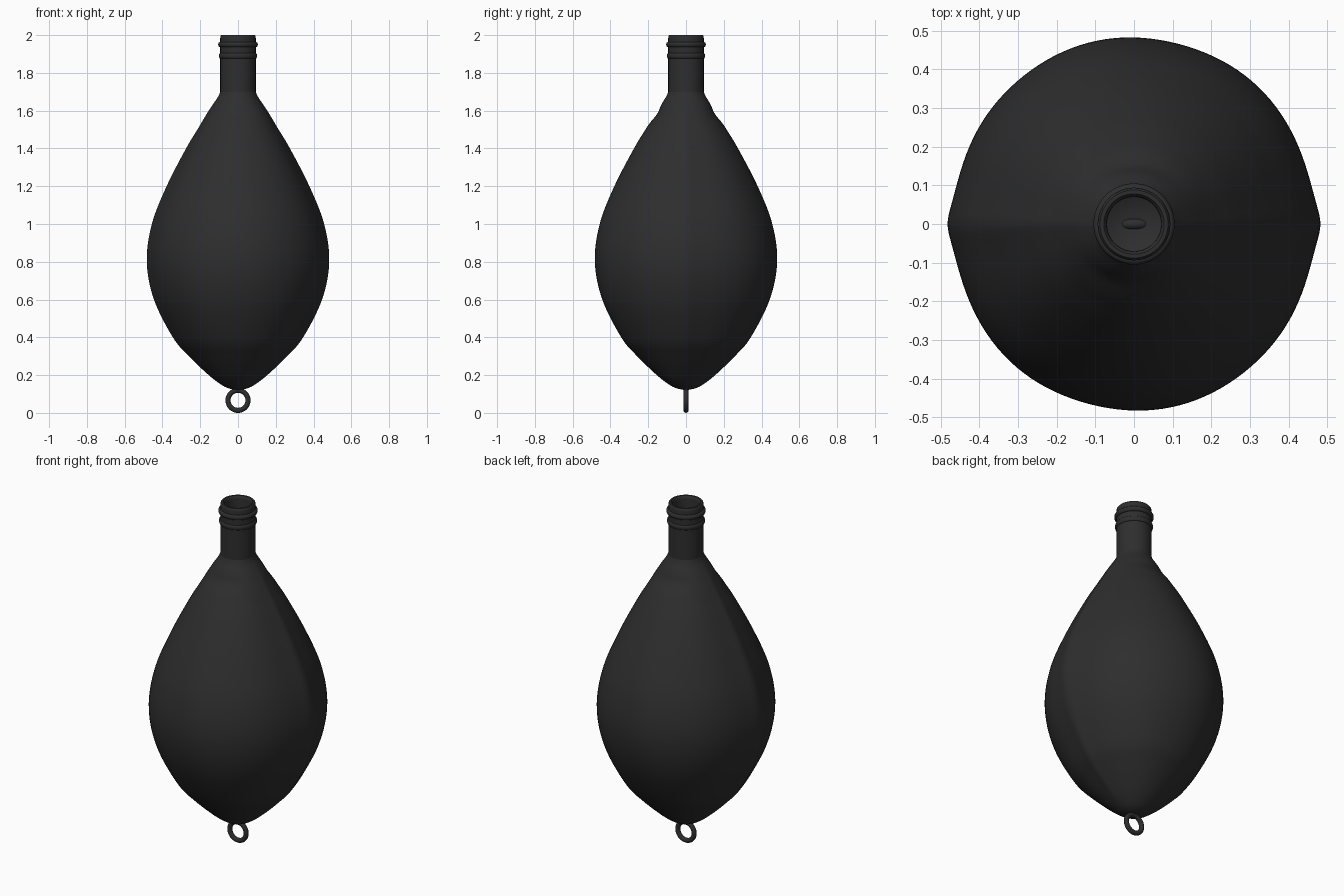
import bpy, bmesh, math
from mathutils import Vector

cube = bpy.data.objects.get("Cube")
if cube:
    bpy.data.objects.remove(cube, do_unlink=True)

SEGMENTS = 128

# Black rubber
rubber = bpy.data.materials.new("black_rubber")
rubber.use_nodes = True
colour = (0.027, 0.027, 0.027, 1)
rubber.diffuse_color = colour
rubber.node_tree.nodes["Principled BSDF"].inputs["Base Color"].default_value = colour


def smooth_profile(points, steps):
    """Catmull-Rom curve through (radius, height) points."""
    pts = [Vector(p) for p in points]
    pts = [2 * pts[0] - pts[1]] + pts + [2 * pts[-1] - pts[-2]]
    curve = []
    for a, b, c, d in zip(pts, pts[1:], pts[2:], pts[3:]):
        for k in range(steps):
            t = k / steps
            curve.append(0.5 * (2 * b + (c - a) * t + (2 * a - 5 * b + 4 * c - d) * t ** 2
                                + (3 * b - a - 3 * c + d) * t ** 3))
    return curve + [pts[-2]]


def lathe(name, profile, shape=lambda r, z, angle: r, cap=False):
    """Turn a profile about z, with an optional radius rule."""
    bm = bmesh.new()
    rows = []
    for r, z in profile:
        row = []
        for i in range(SEGMENTS):
            angle = math.tau * i / SEGMENTS
            radius = shape(r, z, angle)
            row.append(bm.verts.new((radius * math.cos(angle), radius * math.sin(angle), z)))
        rows.append(row)
    for low, high in zip(rows, rows[1:]):
        for i in range(SEGMENTS):
            j = (i + 1) % SEGMENTS
            bm.faces.new((low[i], low[j], high[j], high[i]))
    if cap:
        bm.faces.new(list(reversed(rows[0])))
    mesh = bpy.data.meshes.new(name)
    bm.to_mesh(mesh)
    bm.free()
    obj = bpy.data.objects.new(name, mesh)
    bpy.context.collection.objects.link(obj)
    return obj


def finish(obj, angle):
    obj.data.materials.append(rubber)
    bpy.ops.object.select_all(action="DESELECT")
    obj.select_set(True)
    bpy.context.view_layer.objects.active = obj
    bpy.ops.object.shade_smooth_by_angle(angle=math.radians(angle))


def bag_shape(r, z, angle):
    """Side seams, soft ripples and a dent below the neck at front and back."""
    side = abs(math.asin(max(-1, min(1, math.sin(angle)))))
    d = (math.sqrt(side ** 2 + 0.05 ** 2) - 0.05) / 0.25
    body = max(0, min(1, (r - 0.09) / 0.3))
    groove = 0.014 * body * d * math.exp(1 - d)
    ripple = 0.002 * body * math.sin(side) ** 2 * math.sin(6 * angle + 4 * z)
    facing = abs(math.sin(angle)) ** 3
    dent = 0.013 * facing * math.exp(-((z - 1.585) / 0.04) ** 2)
    return r - groove + ripple - dent


# Inflated bag
bag_points = [(0.012, 0.122), (0.05, 0.13), (0.09, 0.15), (0.155, 0.2), (0.26, 0.3),
              (0.345, 0.4), (0.445, 0.6), (0.483, 0.8), (0.456, 1.0), (0.378, 1.2),
              (0.275, 1.4), (0.215, 1.5), (0.155, 1.6), (0.108, 1.67), (0.094, 1.7)]
finish(lathe("bag", smooth_profile(bag_points, 8), bag_shape, True), 60)

# Neck tube with two rounded beads, a lip and a hollow bore
neck = [(0.094, 1.69), (0.094, 1.87)]
for height, bulge in ((1.89, 0.007), (1.95, 0.011)):
    for k in range(9):
        t = math.pi * k / 8
        neck.append((0.094 + bulge * math.sin(t), height - 0.014 * math.cos(t)))
neck += [(0.094, 1.985), (0.092, 1.996), (0.088, 2.0), (0.078, 2.0),
         (0.072, 1.994), (0.07, 1.98), (0.07, 1.76), (0.092, 1.69)]
finish(lathe("neck", neck), 40)

# Hanging ring under the bag
bpy.ops.mesh.primitive_torus_add(major_radius=0.053, minor_radius=0.0135, major_segments=48,
                                 minor_segments=16, location=(0, 0, 0.0665),
                                 rotation=(math.pi / 2, 0, 0))
ring = bpy.context.object
ring.name = "hanging_ring"
finish(ring, 60)
